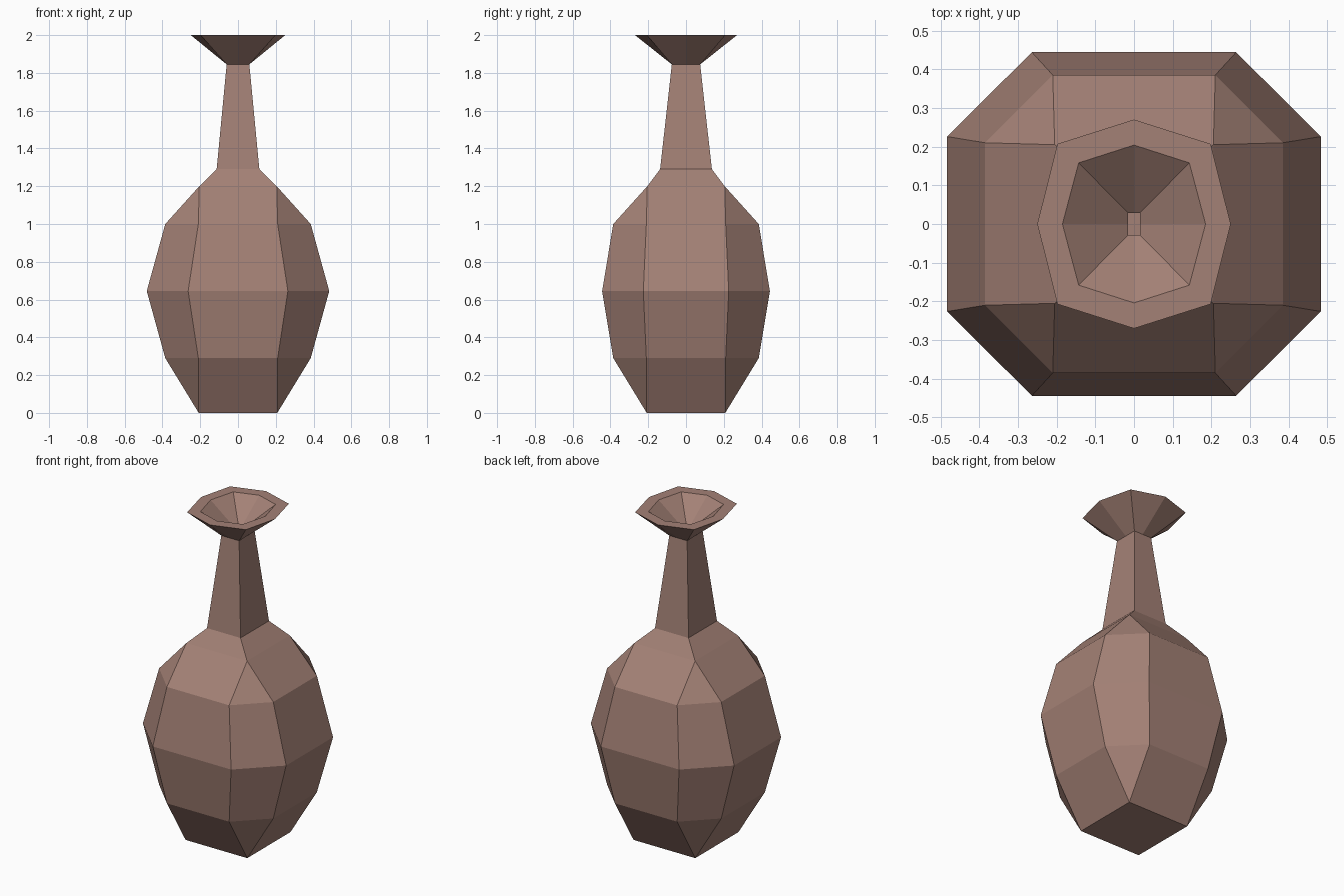
import bpy, bmesh

if "Cube" in bpy.data.objects:
    bpy.data.objects.remove(bpy.data.objects["Cube"])

clay = bpy.data.materials.new("brown clay")
clay.diffuse_color = (0.37, 0.22, 0.18, 1)
clay.use_nodes = True
clay.node_tree.nodes["Principled BSDF"].inputs["Base Color"].default_value = clay.diffuse_color


def ring(z, X, y, x, Y, mx=None, my=None):
    """Twelve points: side midpoints plus two points on each corner."""
    mx = X if mx is None else mx
    my = Y if my is None else my
    pts = [(mx, 0), (X, y), (x, Y), (0, my), (-x, Y), (-X, y),
           (-mx, 0), (-X, -y), (-x, -Y), (0, -my), (x, -Y), (X, -y)]
    return [(px, py, z) for px, py in pts]


def box_ring(z, a, b, mx=None, my=None):
    """Ring whose chamfered corners close to single points."""
    return ring(z, a, b, a, b, mx, my)


rings = [
    # outside of the belly
    box_ring(0.0, 0.208, 0.208),
    ring(0.29, 0.385, 0.21, 0.21, 0.385),
    ring(0.645, 0.483, 0.226, 0.264, 0.444),
    ring(1.0, 0.385, 0.21, 0.21, 0.385),
    box_ring(1.2, 0.205, 0.205),
    # neck
    box_ring(1.29, 0.113, 0.137),
    box_ring(1.845, 0.06, 0.075),
    # flared lip, outer and inner edge
    box_ring(2.0, 0.198, 0.207, 0.25, 0.27),
    box_ring(2.0, 0.143, 0.158, 0.185, 0.204),
    # hollow inside
    box_ring(1.868, 0.015, 0.028),
    box_ring(1.28, 0.065, 0.09),
    box_ring(1.16, 0.16, 0.16),
    ring(0.98, 0.335, 0.185, 0.185, 0.335),
    ring(0.645, 0.433, 0.205, 0.24, 0.395),
    ring(0.31, 0.335, 0.185, 0.185, 0.335),
    box_ring(0.05, 0.18, 0.18),
]

bm = bmesh.new()
cache = {}


def vert(co):
    if co not in cache:
        cache[co] = bm.verts.new(co)
    return cache[co]


def face(points):
    unique = list(dict.fromkeys(vert(p) for p in points))
    if len(unique) > 2:
        bm.faces.new(unique)


# walls between neighbouring rings, then the base and the inner floor
for low, high in zip(rings, rings[1:]):
    for i in range(12):
        j = (i + 1) % 12
        face([low[i], low[j], high[j], high[i]])
face(rings[0][::-1])
face(rings[-1])

# merge the flat halves of each side into single facets
bmesh.ops.dissolve_limit(bm, angle_limit=0.005, verts=bm.verts[:], edges=bm.edges[:])
bmesh.ops.recalc_face_normals(bm, faces=bm.faces[:])

mesh = bpy.data.meshes.new("vase")
bm.to_mesh(mesh)
bm.free()
mesh.materials.append(clay)
vase = bpy.data.objects.new("vase", mesh)
bpy.context.collection.objects.link(vase)
